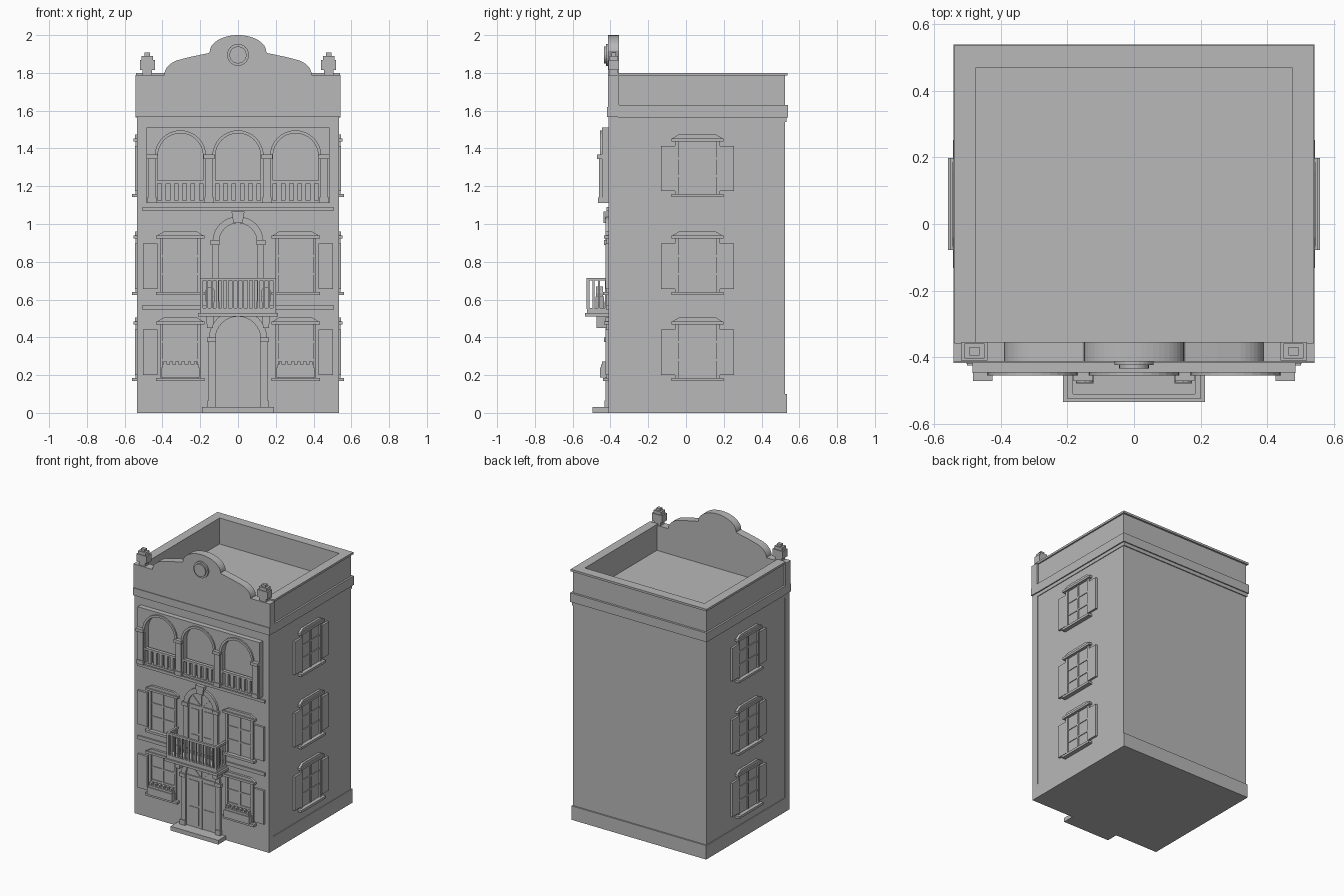
import bpy, bmesh, math

if "Cube" in bpy.data.objects:
    bpy.data.objects.remove(bpy.data.objects["Cube"])

stone = bpy.data.materials.new("grey stone")
stone.diffuse_color = (0.48, 0.48, 0.48, 1)
stone.use_nodes = True
stone.node_tree.nodes["Principled BSDF"].inputs["Base Color"].default_value = stone.diffuse_color

FY = -0.41   # facade plane
SX = 0.53    # side wall plane


# Wall frames: (along wall, outward distance, height) -> world
def front(u, d, z): return (u, FY - d, z)
def right(u, d, z): return (SX + d, u, z)
def left(u, d, z): return (-SX - d, u, z)


def prism(name, pts, d0, d1, frame=front):
    """Extrude a (u, z) outline outward from a wall."""
    bm = bmesh.new()
    a = [bm.verts.new(frame(u, d0, z)) for u, z in pts]
    b = [bm.verts.new(frame(u, d1, z)) for u, z in pts]
    bm.faces.new(a)
    bm.faces.new(b[::-1])
    n = len(pts)
    for i in range(n):
        j = (i + 1) % n
        bm.faces.new((a[i], b[i], b[j], a[j]))
    bmesh.ops.recalc_face_normals(bm, faces=bm.faces)
    me = bpy.data.meshes.new(name)
    bm.to_mesh(me)
    bm.free()
    me.materials.append(stone)
    ob = bpy.data.objects.new(name, me)
    bpy.context.collection.objects.link(ob)
    return ob


def panel(name, u0, u1, z0, z1, d0, d1, frame=front):
    return prism(name, [(u0, z0), (u1, z0), (u1, z1), (u0, z1)], d0, d1, frame)


def box(name, x0, x1, y0, y1, z0, z1):
    return panel(name, x0, x1, z0, z1, FY - y0, FY - y1)


def arc(cx, cz, rx, rz, a0, a1, n=16):
    return [(cx + rx * math.cos(math.radians(a0 + (a1 - a0) * i / n)),
             cz + rz * math.sin(math.radians(a0 + (a1 - a0) * i / n))) for i in range(n + 1)]


def arch_band(name, cx, cz, r0, r1, d0, d1):
    prism(name, arc(cx, cz, r1, r1, 0, 180) + arc(cx, cz, r0, r0, 180, 0), d0, d1)


# Main block, plinth and roof parapet
box("main_block", -SX, SX, -0.37, 0.525, 0, 1.61)
box("plinth", -0.535, 0.535, -0.36, 0.535, 0, 0.10)
box("facade_slab", -0.535, 0.535, FY, -0.36, 0, 1.57)
box("lower_cornice", -0.535, 0.535, -0.36, 0.532, 1.54, 1.567)
box("back_parapet", -SX, SX, 0.475, 0.525, 1.6, 1.79)
box("back_parapet_cap", -0.54, 0.54, 0.47, 0.538, 1.785, 1.80)
box("back_cornice", -0.543, 0.543, 0.5, 0.54, 1.565, 1.63)
for s, side in ((-1, "left"), (1, "right")):
    def sbox(name, a, b, *r): box(side + name, min(s*a, s*b), max(s*a, s*b), *r)
    sbox("_parapet", 0.48, SX, -0.36, 0.525, 1.6, 1.79)
    sbox("_parapet_cap", 0.475, 0.54, -0.36, 0.538, 1.785, 1.80)
    sbox("_cornice", 0.5, 0.543, -0.36, 0.54, 1.565, 1.63)
    # Finials on the front corners
    sbox("_finial_neck", 0.455, 0.505, -0.405, -0.36, 1.78, 1.82)
    sbox("_finial_block", 0.44, 0.52, -0.41, -0.355, 1.815, 1.868)
    sbox("_finial_cap", 0.45, 0.51, -0.405, -0.36, 1.868, 1.89)
    sbox("_finial_tip", 0.465, 0.495, -0.395, -0.37, 1.89, 1.907)

# Curved front gable with medallion
half = [(0.543, 1.567), (0.543, 1.79), (0.395, 1.79)]
half += arc(0.27, 1.79, 0.12, 0.085, 0, 65, 8) + [(0.25, 1.885), (0.155, 1.905)]
top = arc(0, 1.91, 0.15, 0.09, 0, 180, 24)
prism("gable", half + top + [(-x, z) for x, z in half[::-1]], -0.055, 0.003)
box("gable_foot", -0.543, 0.543, -0.418, -0.36, 1.567, 1.62)
prism("medallion_ring", arc(0, 1.895, 0.058, 0.058, 0, 345, 23), 0, 0.014)
prism("medallion_disc", arc(0, 1.895, 0.045, 0.045, 0, 345, 23), 0, 0.024)

# String courses
panel("upper_string_course", -0.505, 0.505, 1.07, 1.09, 0, 0.01)
panel("lower_string_course", -0.505, 0.505, 0.545, 0.57, 0, 0.01)


def window(name, c, hw, z0, z1, frame, shutters):
    """Framed window with panes, sill, hood and shutters."""
    sw = hw + 0.028
    panel(name + "_glass", c - hw, c + hw, z0, z1, 0, 0.003, frame)
    for s in (-1, 1):
        panel(name + "_jamb", c + s*hw - 0.009, c + s*hw + 0.009, z0, z1, 0, 0.012, frame)
    panel(name + "_mullion", c - 0.007, c + 0.007, z0, z1, 0, 0.009, frame)
    for k in (1, 2):
        zz = z0 + (z1 - z0) * k / 3
        panel(name + "_bar", c - hw, c + hw, zz - 0.005, zz + 0.005, 0, 0.008, frame)
    panel(name + "_sill", c - sw, c + sw, z0 - 0.017, z0, 0, 0.03, frame)
    panel(name + "_lintel", c - sw, c + sw, z1 - 0.003, z1 + 0.013, 0, 0.024, frame)
    prism(name + "_hood", [(c - sw + 0.005, z1 + 0.013), (c + sw - 0.005, z1 + 0.013),
                           (c + hw - 0.01, z1 + 0.034), (c - hw + 0.01, z1 + 0.034)], 0, 0.016, frame)
    for s in shutters:
        a, b = sorted((c + s * (hw + 0.005), c + s * (hw + 0.083)))
        if frame is front:
            a, b = sorted((c + s * 0.12, c + s * 0.197))
        panel(name + "_shutter", a, b, z0 + 0.015, z1 - 0.028, 0, 0.015, frame)


for z0, z1, floor in ((0.185, 0.47, "ground"), (0.64, 0.925, "middle"), (1.16, 1.44, "top")):
    window(floor + "_right_window", 0.06, 0.11, z0, z1, right, (-1, 1))
    window(floor + "_left_window", 0.06, 0.11, z0, z1, left, (-1, 1))
    if floor != "top":
        for s in (-1, 1):
            window(floor + "_front_window", s * 0.305, 0.10, z0, z1, front, (s,))

# Flower boxes with bumpy plants
for s in (-1, 1):
    c = s * 0.305
    panel("flower_box", c - 0.10, c + 0.10, 0.187, 0.24, 0, 0.045)
    panel("plants", c - 0.095, c + 0.095, 0.24, 0.255, 0.005, 0.04)
    for k in range(6):
        u = c - 0.08 + k * 0.032
        panel("plant_tuft", u - 0.009, u + 0.009, 0.25, 0.272, 0.01, 0.036)


def door(name, r0, r1, z0, spring, spokes):
    """Arched double door with pilasters and moulded arch."""
    prism(name + "_leaf", [(-r0, z0), (r0, z0)] + arc(0, spring, r0, r0, 0, 180), 0, 0.003)
    arch_band(name + "_arch", 0, spring, r0, r1, 0, 0.016)
    panel(name + "_centre", -0.006, 0.006, z0, spring, 0, 0.008)
    panel(name + "_transom", -r0, r0, spring - 0.008, spring + 0.006, 0, 0.01)
    for k in spokes:
        a = math.radians(k)
        dx, dz = math.cos(a), math.sin(a)
        w = 0.004
        prism(name + "_fan_bar", [(dz*w, spring - dx*w), (r0*dx + dz*w, spring + r0*dz - dx*w),
                                  (r0*dx - dz*w, spring + r0*dz + dx*w), (-dz*w, spring + dx*w)], 0, 0.008)
    for s in (-1, 1):
        for za, zb in ((0.05, 0.4), (0.45, 0.93)):
            h = spring - z0
            a, b = sorted((s * 0.02, s * (r0 - 0.02)))
            panel(name + "_door_panel", a, b, z0 + za*h, z0 + zb*h, 0, 0.007)
        for part, e, za, zb, d in (("pilaster", 0, z0, spring, 0.016),
                                   ("capital", 0.01, spring - 0.015, spring + 0.01, 0.025),
                                   ("base", 0.006, z0, z0 + 0.035, 0.022)):
            a, b = sorted((s * (r0 - e * 0.3), s * (r1 + e)))
            panel(name + "_" + part, a, b, za, zb, 0, d)


door("entrance", 0.12, 0.155, 0.03, 0.39, (45, 90, 135))
door("balcony_door", 0.10, 0.135, 0.555, 0.905, (45, 90, 135))
prism("keystone", [(-0.024, 1.005), (0.024, 1.005), (0.034, 1.065), (-0.034, 1.065)], 0, 0.028)
box("entrance_step", -0.19, 0.19, -0.495, -0.40, 0, 0.03)

# Balcony
box("balcony_lower_slab", -0.213, 0.213, -0.535, -0.40, 0.51, 0.528)
box("balcony_upper_slab", -0.2, 0.2, -0.525, -0.40, 0.528, 0.555)
box("balcony_front_rail", -0.2, 0.2, -0.527, -0.511, 0.70, 0.715)
for k in range(15):
    x = -0.192 + 0.384 * k / 14
    w = 0.008 if k in (0, 14) else 0.0055
    box("balcony_baluster", x - w, x + w, -0.519 - w, -0.519 + w, 0.55, 0.705)
for s in (-1, 1):
    a, b = sorted((s * 0.184, s * 0.2))
    box("balcony_side_rail", a, b, -0.525, FY, 0.70, 0.715)
    for y in (-0.49, -0.46, -0.425):
        box("balcony_side_baluster", s*0.192 - 0.005, s*0.192 + 0.005, y - 0.005, y + 0.005, 0.55, 0.705)
    c = s * 0.148
    prism("balcony_bracket", [(c - 0.016, 0.45), (c + 0.016, 0.45), (c + 0.02, 0.51), (c - 0.02, 0.51)], 0, 0.065)
    # Pots on the balcony
    prism("pot", [(c - 0.018, 0.555), (c + 0.018, 0.555), (c + 0.026, 0.615), (c - 0.026, 0.615)], 0.025, 0.07)
    prism("pot_plant", arc(c, 0.635, 0.026, 0.033, 0, 330, 11), 0.03, 0.066)

# Top floor loggia: wall with three arches
R, SP = 0.12, 1.36
outline = [(-0.485, 1.51), (-0.485, 1.11)]
for c in (-0.305, 0, 0.305):
    outline += [(c - R, 1.11)] + arc(c, SP, R, R, 180, 0) + [(c + R, 1.11)]
outline += [(0.485, 1.11), (0.485, 1.51)]
prism("loggia_wall", outline, 0, 0.036)
panel("loggia_floor", -0.485, 0.485, 1.11, 1.125, 0, 0.038)
for c in (-0.305, 0, 0.305):
    arch_band("loggia_arch", c, SP, R, 0.136, 0.03, 0.046)
    panel("loggia_rail", c - R, c + R, 1.215, 1.23, 0.012, 0.036)
    for k in range(5):
        u = c - 0.088 + 0.044 * k
        panel("loggia_baluster", u - 0.012, u + 0.012, 1.12, 1.22, 0.015, 0.033)
for c in (-0.455, -0.1525, 0.1525, 0.455):
    panel("loggia_column", c - 0.021, c + 0.021, 1.11, 1.35, 0.03, 0.05)
    panel("loggia_capital", c - 0.029, c + 0.029, 1.345, 1.367, 0.03, 0.062)
    panel("loggia_column_base", c - 0.026, c + 0.026, 1.11, 1.14, 0.03, 0.055)
